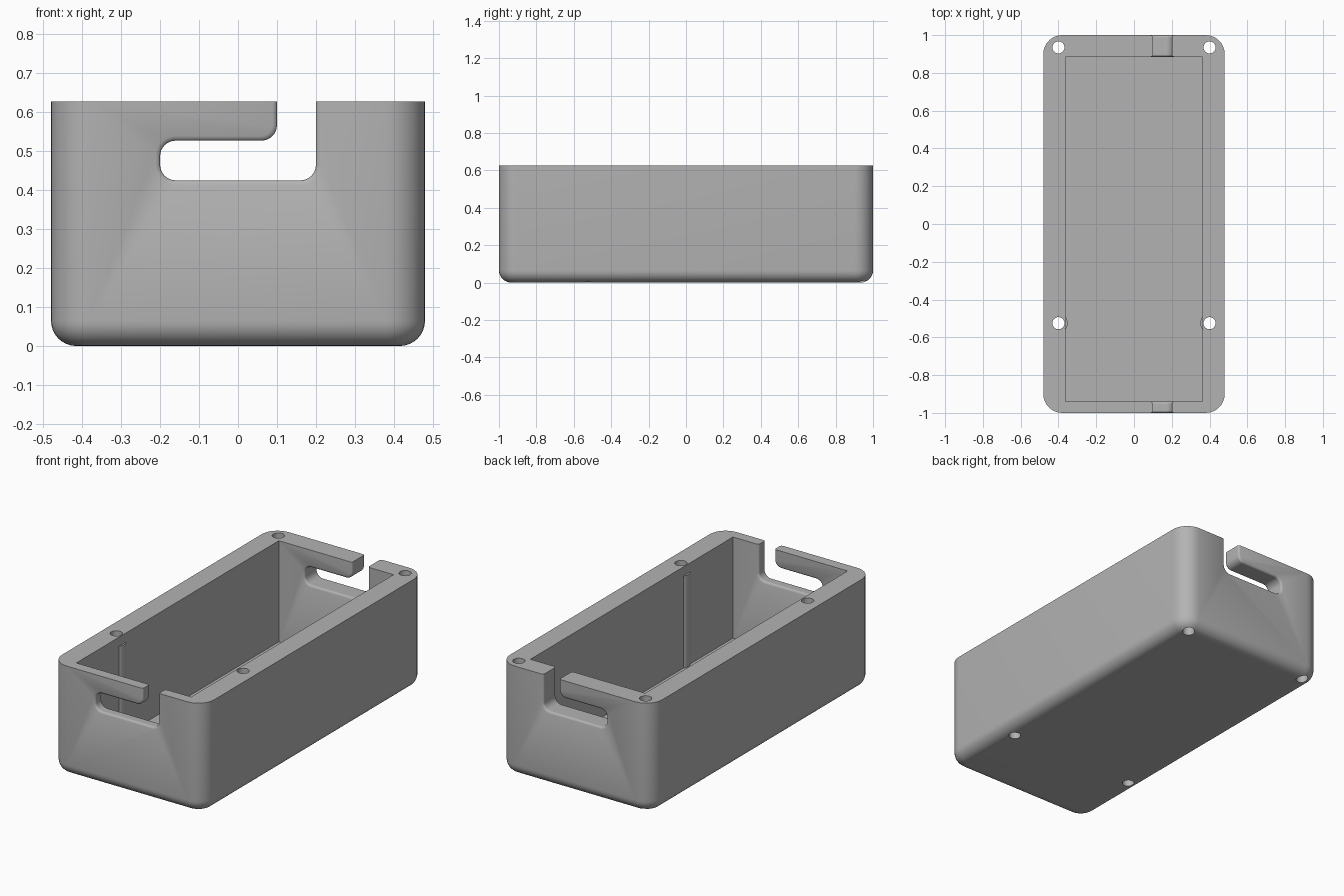
import bpy, bmesh, math
from math import sin, cos, pi

if "Cube" in bpy.data.objects:
    bpy.data.objects.remove(bpy.data.objects["Cube"], do_unlink=True)

grey = bpy.data.materials.new("light grey")
grey.use_nodes = True
GREY = (0.45, 0.45, 0.45, 1)
grey.diffuse_color = GREY
grey.node_tree.nodes["Principled BSDF"].inputs["Base Color"].default_value = GREY

HX, HY, TOP = 0.48, 1.0, 0.627
EDGE, FLOOR = 0.065, 0.05
CAVITY_FRONT, CAVITY_BACK, CAVITY_X = -0.94, 0.885, 0.362


def rounded(corners, steps=8):
    """Round each (x, y, radius) corner of an axis-aligned outline."""
    out, n = [], len(corners)
    for i, (x, y, r) in enumerate(corners):
        if r <= 0:
            out.append((x, y))
            continue
        (px, py, _), (qx, qy, _) = corners[i - 1], corners[(i + 1) % n]
        def unit(dx, dy):
            length = math.hypot(dx, dy)
            return dx / length, dy / length
        ax, ay = unit(px - x, py - y)
        bx, by = unit(qx - x, qy - y)
        for k in range(steps + 1):
            t = k / steps * pi / 2
            a, b = r * (1 - sin(t)), r * (1 - cos(t))
            out.append((x + ax * a + bx * b, y + ay * a + by * b))
    return out


def loft(name, rings):
    """Skin a stack of matching rings and close both ends."""
    bm = bmesh.new()
    loops = [[bm.verts.new(p) for p in ring] for ring in rings]
    for low, high in zip(loops, loops[1:]):
        for i in range(len(low)):
            j = (i + 1) % len(low)
            bm.faces.new((low[i], low[j], high[j], high[i]))
    bm.faces.new(loops[0][::-1])
    bm.faces.new(loops[-1])
    bmesh.ops.recalc_face_normals(bm, faces=bm.faces)
    mesh = bpy.data.meshes.new(name)
    bm.to_mesh(mesh)
    bm.free()
    mesh.materials.append(grey)
    obj = bpy.data.objects.new(name, mesh)
    bpy.context.collection.objects.link(obj)
    return obj


def box(name, x0, x1, y0, y1, z0, z1):
    base = [(x0, y0), (x1, y0), (x1, y1), (x0, y1)]
    return loft(name, [[(x, y, z) for x, y in base] for z in (z0, z1)])


def cylinder(name, x, y, r, z0, z1, sides=32):
    turn = [2 * pi * i / sides for i in range(sides)]
    return loft(name, [[(x + r * cos(a), y + r * sin(a), z) for a in turn] for z in (z0, z1)])


def slot(name, y0, y1, soft=0.012, steps=5):
    """Hook-shaped opening through an end wall, flared at both faces."""
    def outline(d):
        return rounded([(0.1 - d, 0.8, 0), (0.1 - d, 0.527 + d, 0.04 - d),
                        (-0.2 - d, 0.527 + d, 0.04 + d), (-0.2 - d, 0.425 - d, 0.04 + d),
                        (0.2 + d, 0.425 - d, 0.04 + d), (0.2 + d, 0.8, 0)])
    flare = [(soft * sin(k / steps * pi / 2), soft * (1 - cos(k / steps * pi / 2)))
             for k in range(steps + 1)]
    levels = [(y0 - 0.02, soft)]
    levels += [(y0 + a, soft - soft * math.sqrt(max(0, 1 - (1 - a / soft) ** 2))) for a, _ in flare]
    levels += [(y1 - a, soft - soft * math.sqrt(max(0, 1 - (1 - a / soft) ** 2))) for a, _ in flare[::-1]]
    levels += [(y1 + 0.02, soft)]
    return loft(name, [[(x, y, z) for x, z in outline(d)] for y, d in levels])


def combine(target, tool, operation):
    mod = target.modifiers.new(tool.name, 'BOOLEAN')
    mod.operation, mod.solver, mod.object = operation, 'EXACT', tool
    bpy.context.view_layer.objects.active = target
    bpy.ops.object.modifier_apply(modifier=mod.name)
    bpy.data.objects.remove(tool, do_unlink=True)


# Outer shell with rounded uprights and a rounded bottom edge
rings = []
for k in range(9):
    t = k / 8 * pi / 2
    d, z = EDGE * (1 - sin(t)), EDGE * (1 - cos(t))
    x, y, r = HX - d, HY - d, 0.1 - d
    rings.append([(u, v, z) for u, v in rounded([(-x, -y, r), (x, -y, r), (x, y, r), (-x, y, r)])])
rings.append([(u, v, TOP) for u, v, _ in rings[-1]])
case = loft("open_case", rings)

# Inner cavity
combine(case, box("cavity", -CAVITY_X, CAVITY_X, CAVITY_FRONT, CAVITY_BACK, FLOOR, 0.8), 'DIFFERENCE')

# Ribs around the front screw holes
for s in (-1, 1):
    combine(case, cylinder("rib", s * 0.4, -0.525, 0.049, FLOOR - 0.01, 0.575), 'UNION')

# Hooked slots in both end walls
combine(case, slot("front_slot", -HY, CAVITY_FRONT), 'DIFFERENCE')
combine(case, slot("back_slot", CAVITY_BACK, HY), 'DIFFERENCE')

# Screw holes through the full height
for s in (-1, 1):
    for y in (-0.525, 0.935):
        combine(case, cylinder("screw_hole", s * 0.4, y, 0.032, -0.1, 0.8), 'DIFFERENCE')

# Smooth shading with crisp edges
bpy.ops.object.select_all(action='DESELECT')
case.select_set(True)
bpy.context.view_layer.objects.active = case
bpy.ops.object.shade_smooth_by_angle(angle=math.radians(35))
